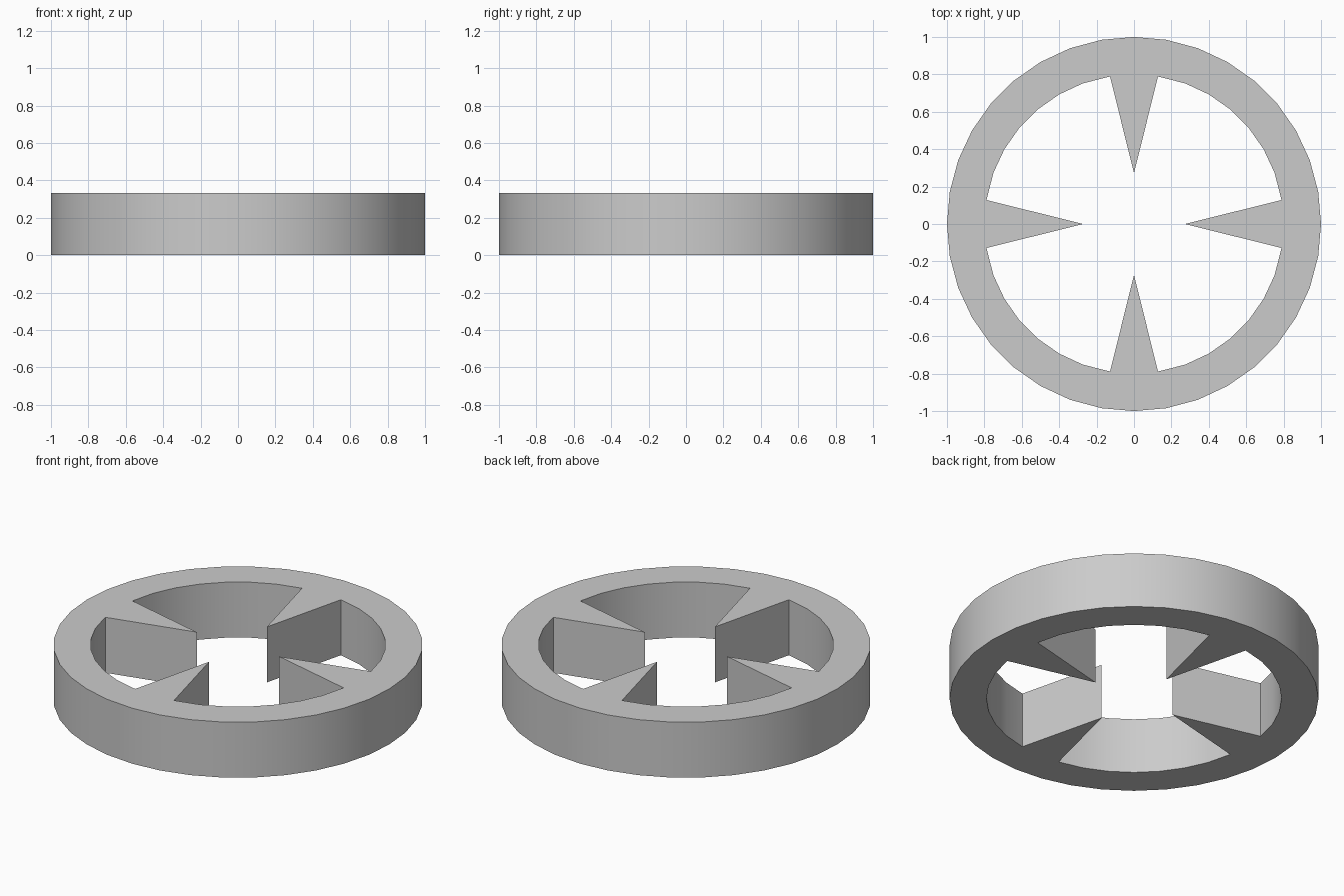
import bpy, bmesh
from math import sin, cos, radians

if "Cube" in bpy.data.objects:
    bpy.data.objects.remove(bpy.data.objects["Cube"])

SIDES, HEIGHT = 36, 0.332
R_OUT, R_IN = 1.0, 0.80
TIP, BASE_ANGLE = 0.273, 9.25   # spike tip radius, half angle of spike base


def polar(r, deg):
    return (r * cos(radians(deg)), r * sin(radians(deg)), 0)


def inner_point(i):
    k = i % 9
    quarter = (i - k) * 10
    if k == 0:
        return polar(TIP, quarter)
    if k == 1:
        return polar(R_IN - 0.001, quarter + BASE_ANGLE)
    if k == 8:
        return polar(R_IN - 0.001, quarter + 90 - BASE_ANGLE)
    return polar(R_IN, i * 10)


# Flat ring whose inner edge runs into four pointed spikes
bm = bmesh.new()
outer = [bm.verts.new(polar(R_OUT, i * 10)) for i in range(SIDES)]
inner = [bm.verts.new(inner_point(i)) for i in range(SIDES)]
for i in range(SIDES):
    j = (i + 1) % SIDES
    bm.faces.new((outer[i], outer[j], inner[j], inner[i]))

# Raise the outline into a solid
ext = bmesh.ops.extrude_face_region(bm, geom=bm.faces[:], use_keep_orig=True)
top = [v for v in ext["geom"] if isinstance(v, bmesh.types.BMVert)]
bmesh.ops.translate(bm, verts=top, vec=(0, 0, HEIGHT))
bmesh.ops.recalc_face_normals(bm, faces=bm.faces[:])

mesh = bpy.data.meshes.new("spiked_ring")
bm.to_mesh(mesh)
bm.free()
ring = bpy.data.objects.new("spiked_ring", mesh)
bpy.context.collection.objects.link(ring)

# Smooth round walls, sharp rims and spikes
bpy.context.view_layer.objects.active = ring
ring.select_set(True)
bpy.ops.object.shade_smooth_by_angle(angle=radians(30))
